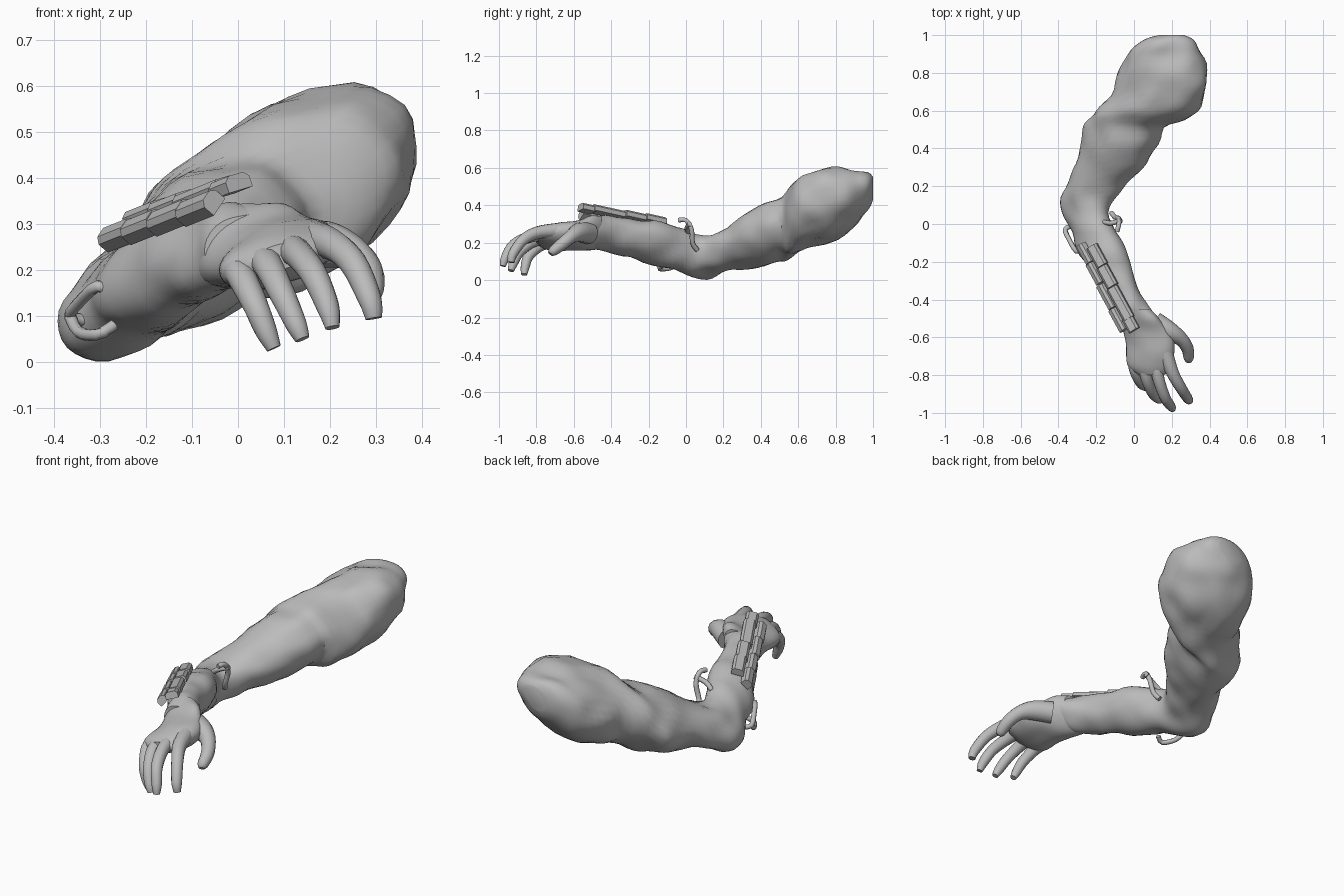
import bpy, bmesh, math
from mathutils import Vector, Matrix, noise

mat = bpy.data.materials.new("plain grey")
mat.diffuse_color = (0.5, 0.5, 0.5, 1)


def finish(name, bm, smooth=True, angle=40):
    bmesh.ops.recalc_face_normals(bm, faces=bm.faces)
    me = bpy.data.meshes.new(name)
    bm.to_mesh(me)
    bm.free()
    me.materials.append(mat)
    ob = bpy.data.objects.new(name, me)
    bpy.context.collection.objects.link(ob)
    if smooth:
        bpy.ops.object.select_all(action='DESELECT')
        ob.select_set(True)
        bpy.context.view_layer.objects.active = ob
        bpy.ops.object.shade_smooth_by_angle(angle=math.radians(angle))
    return ob


def skin(bm, rings):
    """Bridge closed rings of points and cap both ends."""
    vs = [[bm.verts.new(p) for p in r] for r in rings]
    n = len(vs[0])
    for a, b in zip(vs, vs[1:]):
        for i in range(n):
            bm.faces.new((a[i], a[(i + 1) % n], b[(i + 1) % n], b[i]))
    bm.faces.new(vs[0])
    bm.faces.new(vs[-1])


def spline(rows, steps):
    """Catmull-Rom refinement of a list of number tuples."""
    out = []
    for i in range(len(rows) - 1):
        p = [Vector(rows[min(max(i + k, 0), len(rows) - 1)]) for k in (-1, 0, 1, 2)]
        for s in range(steps):
            t = s / steps
            out.append(0.5 * (2 * p[1] + (p[2] - p[0]) * t
                              + (2 * p[0] - 5 * p[1] + 4 * p[2] - p[3]) * t * t
                              + (3 * p[1] - p[0] - 3 * p[2] + p[3]) * t ** 3))
    return out + [Vector(rows[-1])]


def loft(name, sections, tilt, steps=3, sides=32, rough=0.0):
    """Sections are (y, x min, x max, z min, z max); tilt shears the ovals."""
    bm = bmesh.new()
    rings = []
    for y, x0, x1, z0, z1 in spline(sections, steps):
        ring = []
        for k in range(sides):
            t = math.tau * k / sides
            p = Vector(((x0 + x1) / 2 + (x1 - x0) / 2 * math.cos(t), y,
                        (z0 + z1) / 2 + (z1 - z0) / 2 * math.sin(t + tilt)))
            out = Vector((math.cos(t), 0, math.sin(t + tilt)))
            ring.append(p + out * rough * noise.noise(p * 9))
        rings.append(ring)
    skin(bm, rings)
    return finish(name, bm)


def tube(name, path, steps=4, sides=12):
    """Path rows are (x, y, z, radius)."""
    bm = bmesh.new()
    rows = spline(path, steps)
    pts = [r.to_3d() for r in rows]
    rings = []
    for i, p in enumerate(pts):
        d = (pts[min(i + 1, len(pts) - 1)] - pts[max(i - 1, 0)]).normalized()
        u = d.cross(Vector((0.3, 0.1, 1))).normalized()
        v = d.cross(u)
        rings.append([p + rows[i][3] * (u * math.cos(a) + v * math.sin(a))
                      for a in (math.tau * k / sides for k in range(sides))])
    skin(bm, rings)
    return finish(name, bm, angle=50)


# Shoulder, upper arm, elbow and forearm in one skin
loft("arm", [
    (1.00, 0.14, 0.26, 0.44, 0.55), (0.98, 0.06, 0.30, 0.39, 0.58),
    (0.94, 0.00, 0.335, 0.33, 0.592), (0.88, -0.05, 0.37, 0.265, 0.592),
    (0.78, -0.09, 0.40, 0.205, 0.60), (0.68, -0.12, 0.375, 0.175, 0.58),
    (0.60, -0.20, 0.34, 0.14, 0.54), (0.55, -0.24, 0.27, 0.115, 0.48),
    (0.51, -0.26, 0.155, 0.10, 0.435), (0.42, -0.28, 0.13, 0.075, 0.41),
    (0.32, -0.30, 0.07, 0.07, 0.355), (0.22, -0.355, -0.03, 0.045, 0.285),
    (0.14, -0.395, -0.10, 0.01, 0.245), (0.06, -0.375, -0.12, 0.01, 0.24),
    (-0.02, -0.345, -0.10, 0.035, 0.265), (-0.10, -0.31, -0.06, 0.06, 0.295),
    (-0.20, -0.26, -0.02, 0.09, 0.305), (-0.30, -0.205, 0.01, 0.12, 0.325),
    (-0.40, -0.14, 0.06, 0.145, 0.345), (-0.48, -0.09, 0.10, 0.17, 0.345),
    (-0.52, -0.07, 0.11, 0.19, 0.33)], 0.3, rough=0.022)

# Palm and back of the hand
loft("palm", [
    (-0.45, -0.095, 0.085, 0.17, 0.35), (-0.50, -0.08, 0.13, 0.165, 0.345),
    (-0.56, -0.06, 0.185, 0.16, 0.325), (-0.63, -0.045, 0.215, 0.155, 0.315),
    (-0.70, -0.04, 0.215, 0.16, 0.30), (-0.76, -0.025, 0.205, 0.175, 0.28),
    (-0.80, 0.03, 0.16, 0.20, 0.255)], 0.45, rough=0.012)

# Fingers and thumb
digits = {
    "little_finger": [(-0.005, -0.68, 0.20, 0.036), (0.005, -0.77, 0.19, 0.032),
                      (0.035, -0.84, 0.13, 0.028), (0.06, -0.86, 0.07, 0.024),
                      (0.078, -0.865, 0.03, 0.016)],
    "ring_finger": [(0.05, -0.70, 0.225, 0.038), (0.065, -0.81, 0.21, 0.032),
                    (0.095, -0.89, 0.15, 0.028), (0.125, -0.925, 0.085, 0.024),
                    (0.14, -0.935, 0.05, 0.016)],
    "middle_finger": [(0.11, -0.70, 0.245, 0.038), (0.13, -0.82, 0.235, 0.032),
                      (0.165, -0.92, 0.19, 0.029), (0.195, -0.965, 0.12, 0.025),
                      (0.205, -0.98, 0.075, 0.016)],
    "index_finger": [(0.165, -0.68, 0.265, 0.042), (0.205, -0.79, 0.255, 0.034),
                     (0.25, -0.87, 0.215, 0.030), (0.285, -0.925, 0.14, 0.026),
                     (0.295, -0.935, 0.095, 0.018)],
    "thumb": [(0.11, -0.52, 0.25, 0.058), (0.19, -0.57, 0.255, 0.052),
              (0.25, -0.61, 0.235, 0.038), (0.283, -0.66, 0.195, 0.033),
              (0.29, -0.71, 0.155, 0.027), (0.295, -0.725, 0.14, 0.015)]}
for name, path in digits.items():
    tube(name, path)


# Wrist guard: two rows of chamfered blocks along the forearm
axis = Vector((0.47, -0.86, 0.19)).normalized()


def block(name, center, length, width, thick, normal):
    n = (normal - axis * normal.dot(axis)).normalized()
    s = n.cross(axis)
    bm = bmesh.new()
    bmesh.ops.create_cube(bm, size=1)
    bmesh.ops.scale(bm, vec=(length, width, thick), verts=bm.verts)
    top = [e for e in bm.edges if all(v.co.z > 0 for v in e.verts)
           and abs(e.verts[0].co.y - e.verts[1].co.y) < 1e-4]
    bmesh.ops.bevel(bm, geom=top, offset=0.012, segments=1, affect='EDGES')
    rot = Matrix((axis, s, n)).transposed().to_4x4()
    bmesh.ops.transform(bm, matrix=Matrix.Translation(center) @ rot, verts=bm.verts)
    finish(name, bm, smooth=False)


start, end = Vector((-0.225, -0.11, 0.315)), Vector((0.0, -0.565, 0.39))
top_row = [(0.13, 0.12), (0.37, 0.12), (0.68, 0.19), (0.92, 0.08)]
side_row = [(0.06, 0.11), (0.29, 0.12), (0.56, 0.14), (0.83, 0.13)]
for i, (t, length) in enumerate(top_row):
    block(f"guard_top_{i + 1}", start.lerp(end, t), length, 0.062, 0.036,
          Vector((-0.3, 0, 1)))
for i, (t, length) in enumerate(side_row):
    block(f"guard_side_{i + 1}", start.lerp(end, t) + Vector((-0.047, -0.02, -0.04)),
          length, 0.05, 0.04, Vector((-0.8, -0.3, 0.7)))

# Wire loops by the elbow
r = (0.013,)
loops = {
    "outer_loop_upper": [(-0.33, -0.01, 0.09), (-0.365, -0.03, 0.10),
                         (-0.345, -0.08, 0.13), (-0.305, -0.145, 0.165), (-0.27, -0.13, 0.15)],
    "outer_loop_lower": [(-0.365, -0.03, 0.10), (-0.345, -0.08, 0.065),
                         (-0.305, -0.14, 0.06), (-0.27, -0.13, 0.08)],
    "inner_hook": [(-0.09, -0.04, 0.32), (-0.08, 0.0, 0.32), (-0.08, 0.03, 0.27),
                   (-0.10, 0.035, 0.20), (-0.12, 0.06, 0.16)],
    "inner_hook_bar": [(-0.16, 0.01, 0.25), (-0.12, 0.005, 0.28), (-0.065, 0.02, 0.30)]}
for name, pts in loops.items():
    tube(name, [p + r for p in pts], steps=3, sides=8)
